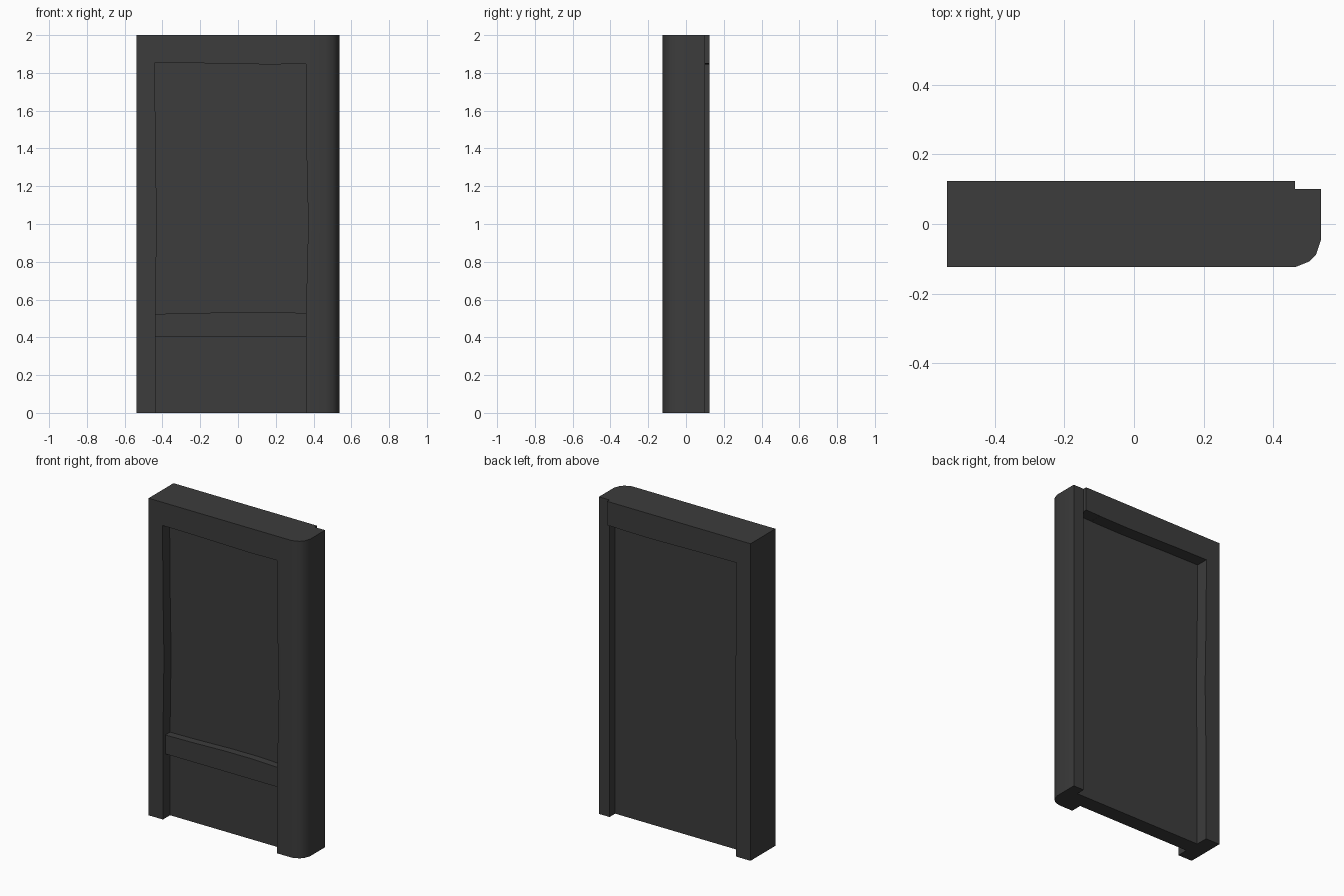
import bpy, bmesh, math

if "Cube" in bpy.data.objects:
    bpy.data.objects.remove(bpy.data.objects["Cube"])

dark = bpy.data.materials.new("dark_grey")
dark.diffuse_color = (0.045, 0.045, 0.045, 1)
dark.use_nodes = True
dark.node_tree.nodes["Principled BSDF"].inputs["Base Color"].default_value = dark.diffuse_color


def loft(name, sections):
    """Skin matching closed sections and cap both ends."""
    bm = bmesh.new()
    rings = [[bm.verts.new(p) for p in s] for s in sections]
    n = len(rings[0])
    for a, b in zip(rings, rings[1:]):
        for i in range(n):
            j = (i + 1) % n
            bm.faces.new((a[i], a[j], b[j], b[i]))
    bm.faces.new(rings[0][::-1])
    bm.faces.new(rings[-1])
    bmesh.ops.recalc_face_normals(bm, faces=bm.faces)
    me = bpy.data.meshes.new(name)
    bm.to_mesh(me)
    bm.free()
    me.materials.append(dark)
    ob = bpy.data.objects.new(name, me)
    bpy.context.collection.objects.link(ob)
    return ob


def slab(name, outline, y0, y1):
    """Extrude an x-z outline from y0 to y1."""
    return loft(name, [[(x, y, z) for x, z in outline] for y in (y0, y1)])


F, B = -0.124, 0.124          # front and back planes
PF, PB = -0.053, 0.045        # panel faces

# Left stile and header in one piece, with slightly worn inner edges
slab("left_stile_and_header", [
    (-0.537, 0), (-0.437, 0), (-0.437, 0.53), (-0.43, 1.02), (-0.437, 1.45),
    (-0.44, 1.854), (-0.23, 1.852), (0.15, 1.845), (0.36, 1.847),
    (0.36, 2), (-0.537, 2)], F, B)

# Header continues behind the right stile up to the rebate
slab("header_back_end", [(0.36, 1.848), (0.463, 1.85), (0.463, 2), (0.36, 2)], PB, B)

# Right stile: rounded outer front corner, rebated back, worn inner edge
stile = []
for z, x in ((0, 0.36), (0.53, 0.36), (1.0, 0.372), (1.42, 0.362), (1.847, 0.36), (2, 0.36)):
    stile.append([(px, py, z) for px, py in (
        (x, F), (0.463, F), (0.503, -0.108), (0.523, -0.088), (0.537, -0.047),
        (0.537, 0.101), (0.463, 0.101), (0.463, PB), (x, PB))])
ob = loft("right_stile", stile)
bpy.context.view_layer.objects.active = ob
ob.select_set(True)
bpy.ops.object.shade_smooth_by_angle(angle=math.radians(30))

# Recessed panel filling the frame
slab("panel", [(-0.45, 0), (0.463, 0), (0.463, 1.87), (-0.45, 1.87)], PF, PB)

# Cross rail on the front
slab("cross_rail", [(-0.437, 0.405), (0.362, 0.405), (0.362, 0.528), (0.17, 0.535),
                    (-0.02, 0.534), (-0.25, 0.527), (-0.437, 0.524)], -0.1, PF)
